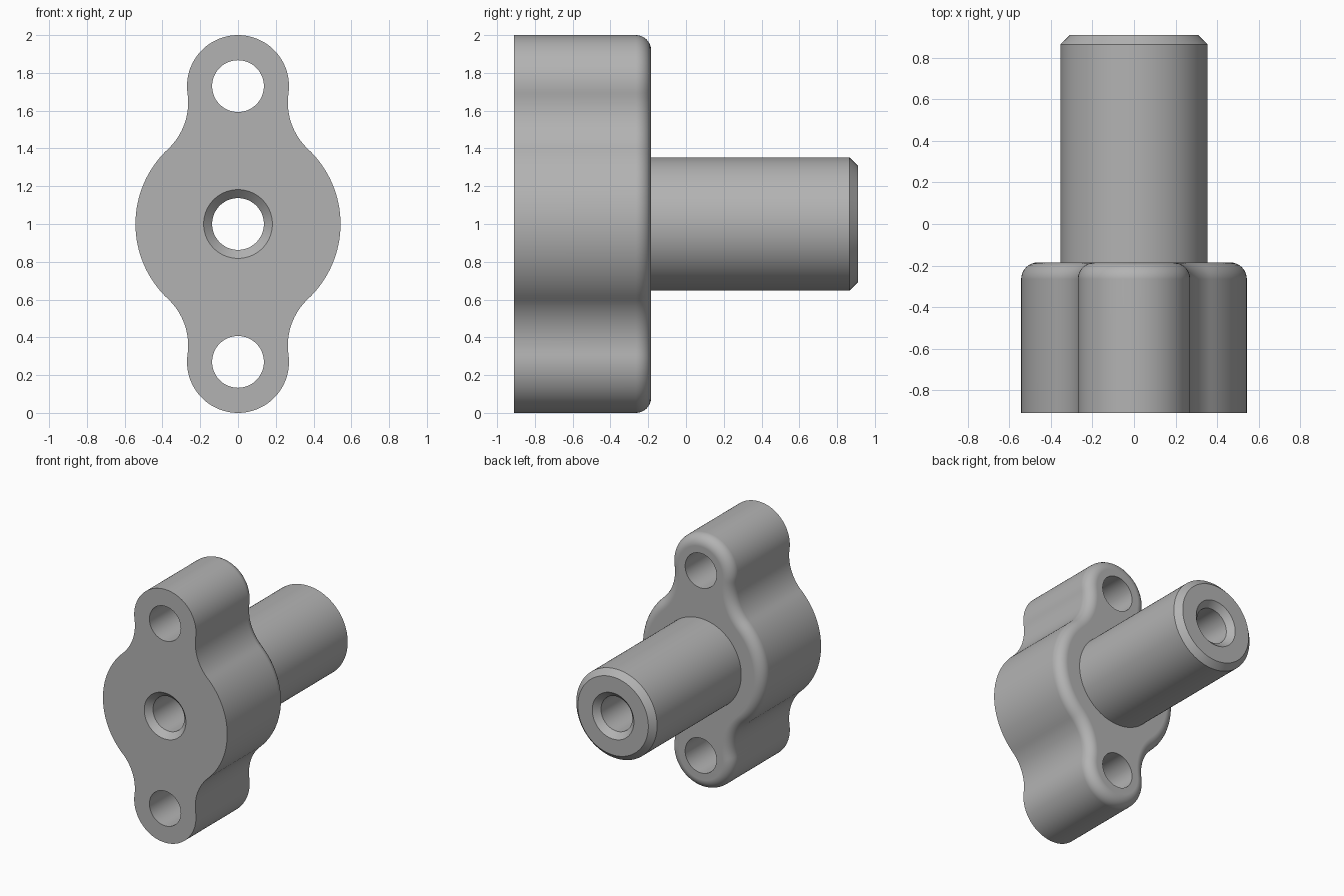
import bpy, bmesh
from math import sin, cos, pi, atan2, hypot, sqrt, radians

cube = bpy.data.objects.get("Cube")
if cube:
    bpy.data.objects.remove(cube, do_unlink=True)

FRONT, PLATE_BACK, BACK = -0.91, -0.185, 0.91
MID, LOBE_OFFSET = 1.0, 0.73
BODY_R, LOBE_R, NECK_R = 0.543, 0.27, 0.339
SHAFT_R, BORE_R, CHAMFER, FILLET = 0.353, 0.137, 0.045, 0.08

metal = bpy.data.materials.new("plain grey metal")
metal.use_nodes = True
GREY = (0.45, 0.45, 0.45, 1)
metal.diffuse_color = GREY
metal.node_tree.nodes["Principled BSDF"].inputs["Base Color"].default_value = GREY


def circle(radius, n=96):
    return [(radius * cos(2 * pi * i / n), radius * sin(2 * pi * i / n)) for i in range(n)]


def arc(cx, cz, r, a0, a1, n):
    return [(cx + r * cos(a0 + (a1 - a0) * i / n), cz + r * sin(a0 + (a1 - a0) * i / n))
            for i in range(n + 1)]


def outline(inset):
    """Body circle blended into two end lobes by hollow tangent necks."""
    s, t = BODY_R + NECK_R, LOBE_R + NECK_R
    nz = (s * s - t * t + LOBE_OFFSET ** 2) / (2 * LOBE_OFFSET)
    nx = sqrt(s * s - nz * nz)
    a_body, a_lobe = atan2(nz, nx), atan2(nz - LOBE_OFFSET, nx)
    quarter = arc(0, 0, BODY_R - inset, 0, a_body, 16)
    quarter += arc(nx, nz, NECK_R + inset, a_body + pi, a_lobe + pi, 16)[1:]
    quarter += arc(0, LOBE_OFFSET, LOBE_R - inset, a_lobe, pi / 2, 24)[1:]
    half = quarter + [(-x, z) for x, z in quarter[-2::-1]]
    return half + [(x, -z) for x, z in half[-2:0:-1]]


def loft(name, sections, z=MID):
    """Closed solid through (y, outline) sections."""
    bm = bmesh.new()
    rings = [[bm.verts.new((x, y, z + h)) for x, h in pts] for y, pts in sections]
    for a, b in zip(rings, rings[1:]):
        for i in range(len(a)):
            j = (i + 1) % len(a)
            bm.faces.new((a[i], a[j], b[j], b[i]))
    bm.faces.new(rings[0])
    bm.faces.new(rings[-1])
    bmesh.ops.recalc_face_normals(bm, faces=bm.faces)
    mesh = bpy.data.meshes.new(name)
    bm.to_mesh(mesh)
    bm.free()
    mesh.materials.append(metal)
    obj = bpy.data.objects.new(name, mesh)
    bpy.context.collection.objects.link(obj)
    return obj


def combine(target, tool, operation):
    mod = target.modifiers.new(tool.name, 'BOOLEAN')
    mod.operation, mod.object, mod.solver = operation, tool, 'EXACT'
    bpy.context.view_layer.objects.active = target
    bpy.ops.object.modifier_apply(modifier=mod.name)
    bpy.data.objects.remove(tool, do_unlink=True)


# Flange plate with a rounded back rim
STEPS = 8
rim = [(PLATE_BACK - FILLET * (1 - sin(a)), outline(FILLET * (1 - cos(a))))
       for a in (pi / 2 * i / STEPS for i in range(STEPS + 1))]
flange = loft("flange_with_shaft", [(FRONT, outline(0))] + rim)

# Shaft with a chamfered end
shaft = loft("shaft", [(-0.5, circle(SHAFT_R)), (BACK - CHAMFER, circle(SHAFT_R)),
                       (BACK, circle(SHAFT_R - CHAMFER))])
combine(flange, shaft, 'UNION')

# Centre bore, countersunk at both ends
m = 0.03
wide = circle(BORE_R + CHAMFER + m)
bore = loft("bore_cutter", [(FRONT - m, wide), (FRONT + CHAMFER, circle(BORE_R)),
                            (BACK - CHAMFER, circle(BORE_R)), (BACK + m, wide)])
combine(flange, bore, 'DIFFERENCE')

# Bolt holes through the lobes
for side in (-1, 1):
    hole = loft("bolt_hole_cutter", [(FRONT - m, circle(BORE_R)), (PLATE_BACK + m, circle(BORE_R))],
                MID + side * LOBE_OFFSET)
    combine(flange, hole, 'DIFFERENCE')

# Smooth curved walls, crisp edges
bpy.ops.object.select_all(action='DESELECT')
flange.select_set(True)
bpy.context.view_layer.objects.active = flange
bpy.ops.object.shade_smooth_by_angle(angle=radians(30))
weighted = flange.modifiers.new("even_shading", 'WEIGHTED_NORMAL')
weighted.keep_sharp = True
